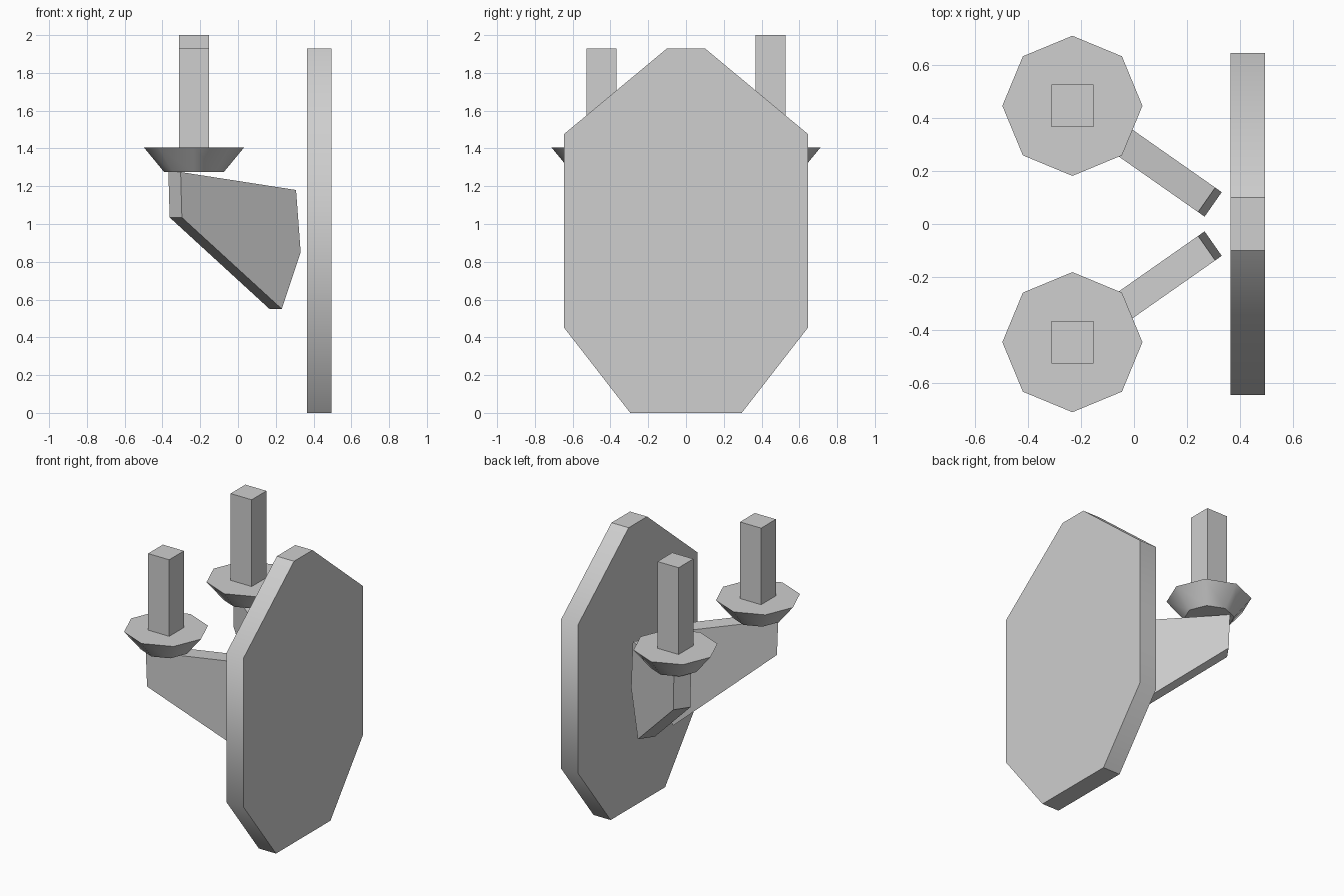
import bpy, bmesh, math
from mathutils import Matrix, Vector

cube = bpy.data.objects.get("Cube")
if cube:
    bpy.data.objects.remove(cube, do_unlink=True)

GREY = (0.62, 0.62, 0.62, 1)
metal = bpy.data.materials.new("light grey")
metal.use_nodes = True
metal.diffuse_color = GREY
metal.node_tree.nodes["Principled BSDF"].inputs["Base Color"].default_value = GREY


def finish(name, bm, soft=None):
    """Make an object; soft(edge) picks the edges that shade smoothly."""
    bmesh.ops.recalc_face_normals(bm, faces=bm.faces)
    if soft:
        for f in bm.faces:
            f.smooth = True
        for e in bm.edges:
            e.smooth = soft(e)
    mesh = bpy.data.meshes.new(name)
    bm.to_mesh(mesh)
    bm.free()
    mesh.materials.append(metal)
    obj = bpy.data.objects.new(name, mesh)
    bpy.context.collection.objects.link(obj)


def slab(points, thickness):
    """Extrude a flat outline by thickness, centred on its plane."""
    bm = bmesh.new()
    face = bm.faces.new([bm.verts.new(p) for p in points])
    face.normal_update()
    step = face.normal * thickness
    new = bmesh.ops.extrude_face_region(bm, geom=[face], use_keep_orig=True)
    moved = [v for v in new["geom"] if isinstance(v, bmesh.types.BMVert)]
    bmesh.ops.translate(bm, vec=step, verts=moved)
    bmesh.ops.translate(bm, vec=-step / 2, verts=bm.verts)
    return bm


# Wall plate: elongated octagon with softly shaded side rims
half = [(0.295, 0), (0.647, 0.453), (0.647, 1.475), (0.10, 1.93)]
outline = half + [(-y, z) for y, z in reversed(half)]
plate = slab([(0.43, y, z) for y, z in outline], 0.13)


def side_corner(e):
    a, b = (v.co for v in e.verts)
    return abs(a.x - b.x) > 0.1 and abs(a.y) > 0.5


finish("wall_plate", plate, side_corner)

# Two diagonal arms, each carrying a dish and a square candle
CX, CY = -0.233, 0.447
ARM = [(-0.126, 1.275), (-0.118, 1.035), (0.528, 0.55), (0.65, 0.85), (0.62, 1.18)]
for side, sign, top in (("front", -1, 1.93), ("back", 1, 2.0)):
    centre = Vector((CX, sign * CY, 0))
    angle = math.radians(-35 * sign)

    arm = slab([(s, 0, z) for s, z in ARM], 0.113)
    arm.transform(Matrix.Translation(centre) @ Matrix.Rotation(angle, 4, "Z"))
    finish(side + "_arm", arm)

    dish = bmesh.new()
    bmesh.ops.create_cone(dish, cap_ends=True, segments=8, radius1=0.158,
                          radius2=0.265, depth=0.13,
                          matrix=Matrix.Translation(centre + Vector((0, 0, 1.34))))
    finish(side + "_dish", dish,
           lambda e: abs(e.verts[0].co.z - e.verts[1].co.z) > 0.1)

    candle = bmesh.new()
    height = top - 1.4
    place = Matrix.Translation(centre + Vector((0, 0, 1.4 + height / 2)))
    bmesh.ops.create_cube(candle, size=1,
                          matrix=place @ Matrix.Diagonal((0.16, 0.16, height, 1)))
    finish(side + "_candle", candle)
